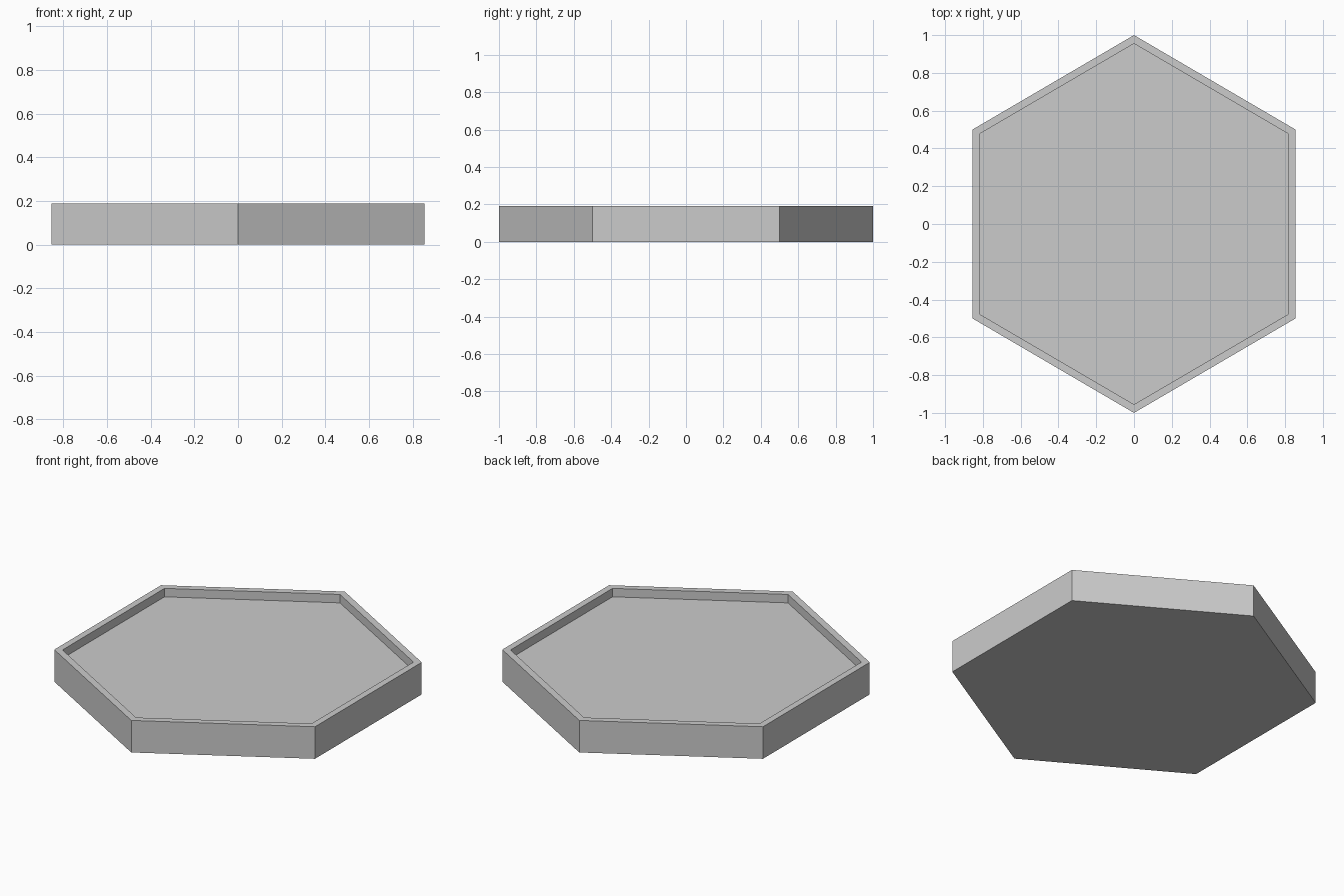
import bpy
import bmesh
from math import sin, cos, radians

cube = bpy.data.objects.get("Cube")
if cube:
    bpy.data.objects.remove(cube, do_unlink=True)

HALF_WIDTH = 0.855   # flat side to centre, along x
HEIGHT = 0.19
FLOOR = 0.14
RIM = 0.955          # inner hexagon relative to outer

# Single plain grey
grey = bpy.data.materials.new("light_grey")
grey.use_nodes = True
colour = (0.6, 0.6, 0.6, 1)
grey.diffuse_color = colour
grey.node_tree.nodes["Principled BSDF"].inputs["Base Color"].default_value = colour


def hexagon(bm, scale, z):
    """Ring of six vertices with points towards front and back."""
    angles = [radians(30 + 60 * i) for i in range(6)]
    return [bm.verts.new((scale * HALF_WIDTH * cos(a) / cos(radians(30)),
                          scale * sin(a), z)) for a in angles]


# Tray: base, outer walls, rim, inner walls and recessed floor
bm = bmesh.new()
rings = [hexagon(bm, 1, 0), hexagon(bm, 1, HEIGHT),
         hexagon(bm, RIM, HEIGHT), hexagon(bm, RIM, FLOOR)]
for low, high in zip(rings, rings[1:]):
    for i in range(6):
        j = (i + 1) % 6
        bm.faces.new((low[i], low[j], high[j], high[i]))
bm.faces.new(rings[0][::-1])
bm.faces.new(rings[-1])
bmesh.ops.recalc_face_normals(bm, faces=bm.faces[:])

mesh = bpy.data.meshes.new("hexagonal_tray")
bm.to_mesh(mesh)
bm.free()
mesh.materials.append(grey)
tray = bpy.data.objects.new("hexagonal_tray", mesh)
bpy.context.collection.objects.link(tray)
